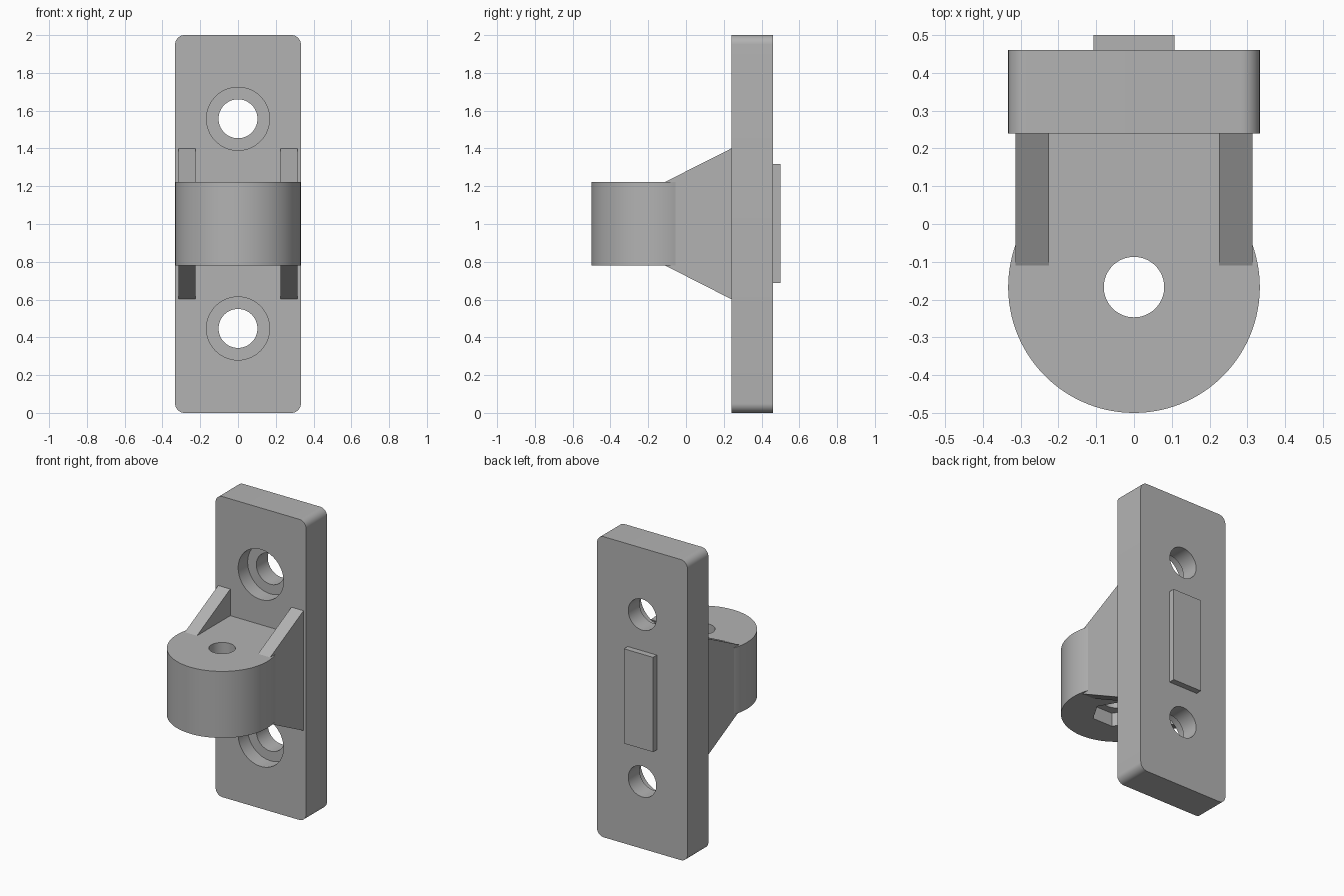
import bpy
import bmesh
from math import acos, cos, pi, radians, sin
from mathutils import Vector

if "Cube" in bpy.data.objects:
    bpy.data.objects.remove(bpy.data.objects["Cube"])

grey = bpy.data.materials.new("plain grey")
grey.use_nodes = True
grey.diffuse_color = (0.45, 0.45, 0.45, 1)
grey.node_tree.nodes["Principled BSDF"].inputs["Base Color"].default_value = (0.45, 0.45, 0.45, 1)

HALF_WIDTH = 0.333
FRONT, BACK = 0.24, 0.46          # plate faces along y
LUG_BOTTOM, LUG_TOP = 0.78, 1.223
PIN_Y = -0.167


def extrude(name, outline, offset):
    """Closed prism from a planar outline swept along offset."""
    bm = bmesh.new()
    face = bm.faces.new([bm.verts.new(p) for p in outline])
    swept = bmesh.ops.extrude_face_region(bm, geom=[face])["geom"]
    verts = [v for v in swept if isinstance(v, bmesh.types.BMVert)]
    bmesh.ops.translate(bm, verts=verts, vec=Vector(offset))
    bmesh.ops.recalc_face_normals(bm, faces=bm.faces)
    mesh = bpy.data.meshes.new(name)
    bm.to_mesh(mesh)
    bm.free()
    mesh.materials.append(grey)
    obj = bpy.data.objects.new(name, mesh)
    bpy.context.collection.objects.link(obj)
    return obj


def arc(cx, cy, radius, start, end, steps):
    return [(cx + radius * cos(start + (end - start) * i / steps),
             cy + radius * sin(start + (end - start) * i / steps)) for i in range(steps + 1)]


def circle(cx, cy, radius, sides=64):
    return arc(cx, cy, radius, 0, 2 * pi, sides)[:-1]


def on_xz(points, y):
    return [(u, y, v) for u, v in points]


def on_xy(points, z):
    return [(u, v, z) for u, v in points]


def activate(obj):
    bpy.ops.object.select_all(action='DESELECT')
    obj.select_set(True)
    bpy.context.view_layer.objects.active = obj


def cut(obj, cutter):
    cutter.hide_render = True
    mod = obj.modifiers.new("cut", 'BOOLEAN')
    mod.operation = 'DIFFERENCE'
    mod.solver = 'EXACT'
    mod.object = cutter
    activate(obj)
    bpy.ops.object.modifier_apply(modifier=mod.name)
    bpy.data.objects.remove(cutter)


def smooth(obj):
    activate(obj)
    bpy.ops.object.shade_smooth_by_angle(angle=radians(30))


# Mounting plate with rounded corners
r = 0.05
x = HALF_WIDTH - r
corners = [(x, 2 - r), (-x, 2 - r), (-x, r), (x, r)]
outline = []
for i, (cx, cz) in enumerate(corners):
    outline += arc(cx, cz, r, i * pi / 2, (i + 1) * pi / 2, 10)
plate = extrude("mounting_plate", on_xz(outline, FRONT), (0, BACK - FRONT, 0))

# Counterbored screw holes
for z in (0.447, 1.557):
    cut(plate, extrude("screw_hole", on_xz(circle(0, z, 0.103), FRONT - 0.1), (0, 0.5, 0)))
    cut(plate, extrude("counterbore", on_xz(circle(0, z, 0.167), FRONT - 0.1), (0, 0.2, 0)))
smooth(plate)

# Locating pad on the back
pad = [(-0.107, 0.687), (0.107, 0.687), (0.107, 1.317), (-0.107, 1.317)]
extrude("back_pad", on_xz(pad, BACK), (0, 0.04, 0))

# Rounded lug with its arm reaching the plate
RIB_INNER, RIB_OUTER = 0.225, 0.314
a = acos(RIB_INNER / HALF_WIDTH)
outline = arc(0, PIN_Y, HALF_WIDTH, a, -pi - a, 90)
outline += [(-RIB_INNER, FRONT), (RIB_INNER, FRONT)]
lug = extrude("pivot_lug", on_xy(outline, LUG_BOTTOM), (0, 0, LUG_TOP - LUG_BOTTOM))

# Pin hole and hexagonal nut pocket underneath
cut(lug, extrude("pin_hole", on_xy(circle(0, PIN_Y, 0.08), 0.5), (0, 0, 1)))
cut(lug, extrude("nut_pocket", on_xy(circle(0, PIN_Y, 0.148, 6), LUG_BOTTOM - 0.1), (0, 0, 0.19)))
smooth(lug)

# Side gussets, mirrored left and right
profile = [(-0.11, LUG_BOTTOM), (-0.11, LUG_TOP), (FRONT, 1.4), (FRONT, 0.602)]
for side, name in ((1, "left_gusset"), (-1, "right_gusset")):
    extrude(name, [(side * RIB_INNER, y, z) for y, z in profile],
            (side * (RIB_OUTER - RIB_INNER), 0, 0))
